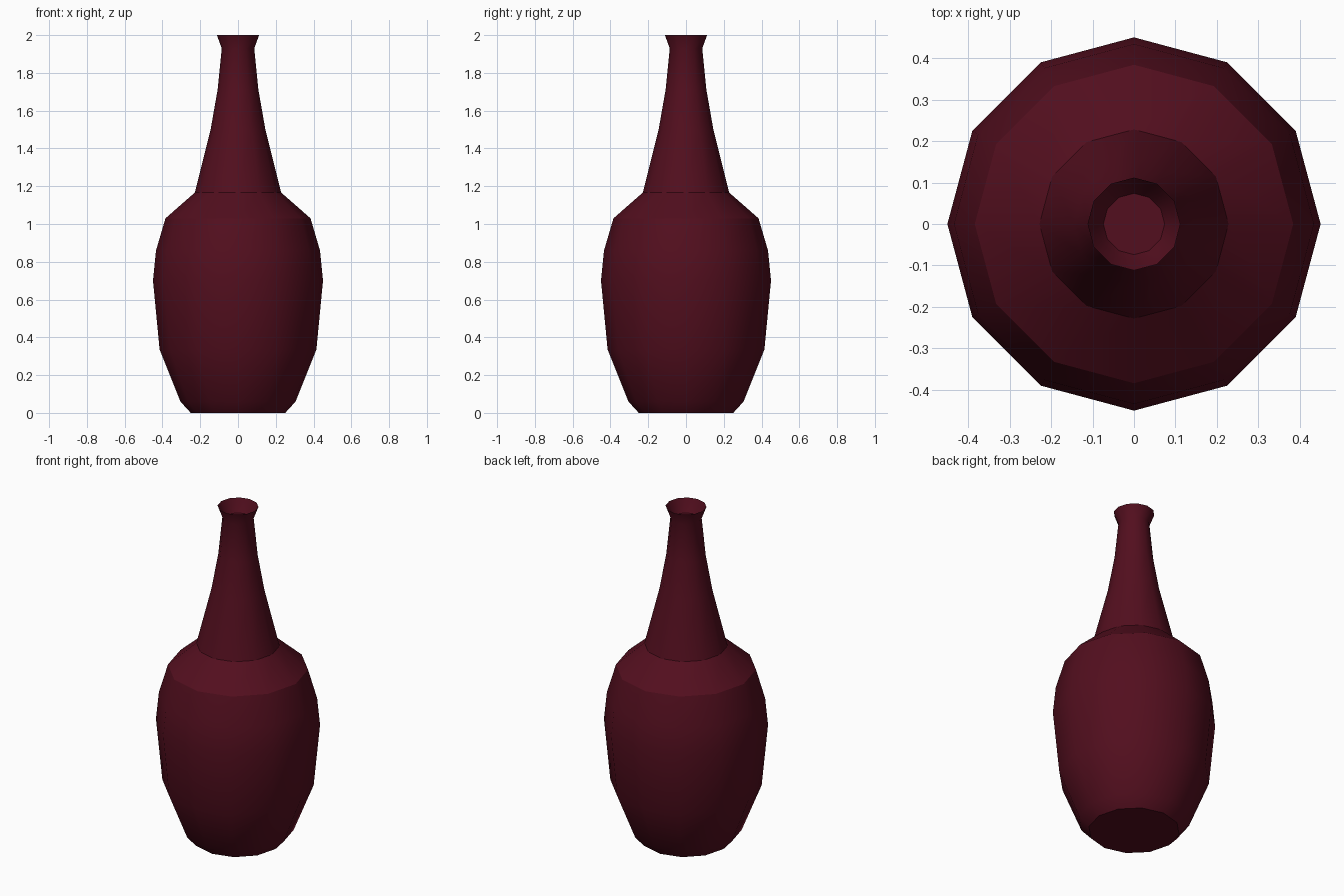
import bpy, bmesh, math

if "Cube" in bpy.data.objects:
    bpy.data.objects.remove(bpy.data.objects["Cube"])

SIDES = 12

glass = bpy.data.materials.new("dark_red_glass")
glass.diffuse_color = (0.085, 0.0045, 0.013, 1)
glass.use_nodes = True
glass.node_tree.nodes["Principled BSDF"].inputs["Base Color"].default_value = glass.diffuse_color


def lathe(name, profile, cap_start=False, cap_end=False):
    """Spin a (radius, height) profile around z; profile runs up the outside."""
    bm = bmesh.new()
    rings = []
    for r, z in profile:
        rings.append([bm.verts.new((r * math.cos(2 * math.pi * i / SIDES),
                                    r * math.sin(2 * math.pi * i / SIDES), z))
                      for i in range(SIDES)])
    for a, b in zip(rings, rings[1:]):
        for i in range(SIDES):
            j = (i + 1) % SIDES
            bm.faces.new((a[i], a[j], b[j], b[i]))
    if cap_start:
        bm.faces.new(rings[0][::-1])
    if cap_end:
        bm.faces.new(rings[-1])
    mesh = bpy.data.meshes.new(name)
    bm.to_mesh(mesh)
    bm.free()
    mesh.materials.append(glass)
    obj = bpy.data.objects.new(name, mesh)
    bpy.context.collection.objects.link(obj)
    bpy.ops.object.select_all(action='DESELECT')
    obj.select_set(True)
    bpy.context.view_layer.objects.active = obj
    bpy.ops.object.shade_smooth_by_angle(angle=math.radians(30.5))
    return obj


# Rounded body with flat base and sloping shoulder
lathe("bottle_body", [(0.25, 0), (0.305, 0.06), (0.415, 0.335), (0.45, 0.70),
                      (0.434, 0.86), (0.384, 1.03), (0.228, 1.167)],
      cap_start=True)

# Tapered neck, flared lip, and the recessed mouth inside it
lathe("bottle_neck", [(0.228, 1.167), (0.145, 1.50), (0.108, 1.71),
                      (0.086, 1.93), (0.112, 2.0), (0.089, 1.95),
                      (0.074, 1.925)],
      cap_end=True)
